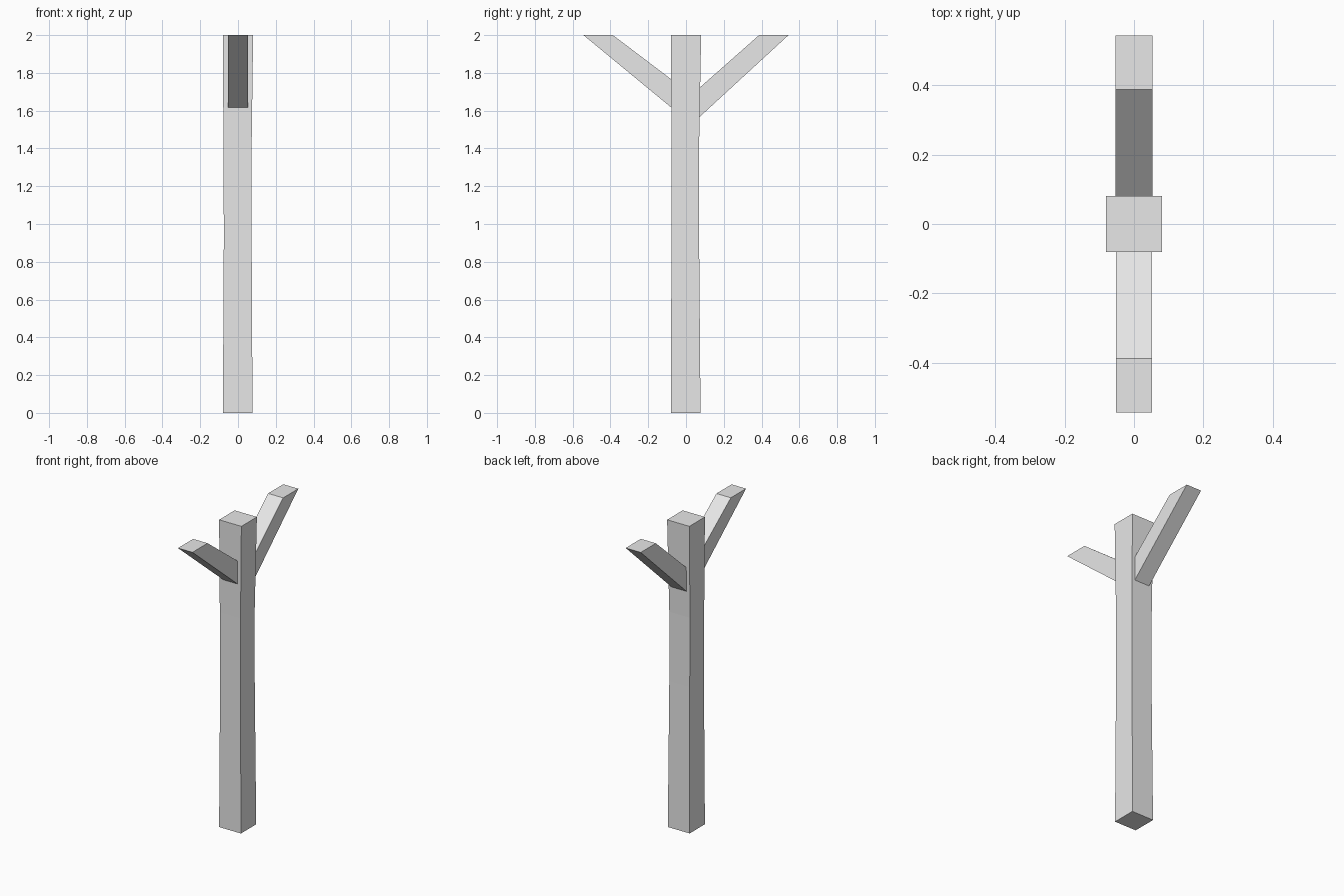
import bpy
import bmesh

default = bpy.data.objects.get("Cube")
if default:
    bpy.data.objects.remove(default, do_unlink=True)

# Single plain grey
grey = bpy.data.materials.new("plain grey")
grey.use_nodes = True
grey.diffuse_color = (0.8, 0.8, 0.8, 1)
grey.node_tree.nodes["Principled BSDF"].inputs["Base Color"].default_value = (0.8, 0.8, 0.8, 1)


def loft(name, rings):
    """Join four-cornered rings into a closed, flat-shaded beam."""
    bm = bmesh.new()
    loops = [[bm.verts.new(p) for p in ring] for ring in rings]
    for a, b in zip(loops, loops[1:]):
        for i in range(4):
            j = (i + 1) % 4
            bm.faces.new((a[i], a[j], b[j], b[i]))
    bm.faces.new(loops[0][::-1])
    bm.faces.new(loops[-1])
    bmesh.ops.recalc_face_normals(bm, faces=bm.faces)
    mesh = bpy.data.meshes.new(name)
    bm.to_mesh(mesh)
    bm.free()
    mesh.materials.append(grey)
    obj = bpy.data.objects.new(name, mesh)
    bpy.context.collection.objects.link(obj)
    return obj


def rect(x0, x1, y0, y1, z):
    return [(x0, y0, z), (x1, y0, z), (x1, y1, z), (x0, y1, z)]


# Slightly hewn square post, a little slimmer in the middle
loft("post", [
    rect(-0.08, 0.077, -0.08, 0.077, 0),
    rect(-0.075, 0.072, -0.077, 0.069, 0.95),
    rect(-0.077, 0.072, -0.077, 0.069, 1.4),
    rect(-0.08, 0.08, -0.08, 0.08, 2),
])


def brace(name, side, half_width, foot_z, height):
    """Sloping arm with a vertical foot in the post and a level top."""
    foot, tip, top_inner = 0.07, 0.543, 0.387
    w = half_width

    def ends(y, z):
        return (-w, side * y, z), (w, side * y, z)

    low_l, low_r = ends(foot, foot_z)
    up_l, up_r = ends(foot, foot_z + height)
    in_l, in_r = ends(top_inner, 2)
    out_l, out_r = ends(tip, 2)
    loft(name, [[low_l, low_r, up_r, up_l], [out_l, out_r, in_r, in_l]])


brace("front_brace", -1, 0.052, 1.61, 0.15)
brace("back_brace", 1, 0.054, 1.565, 0.155)
